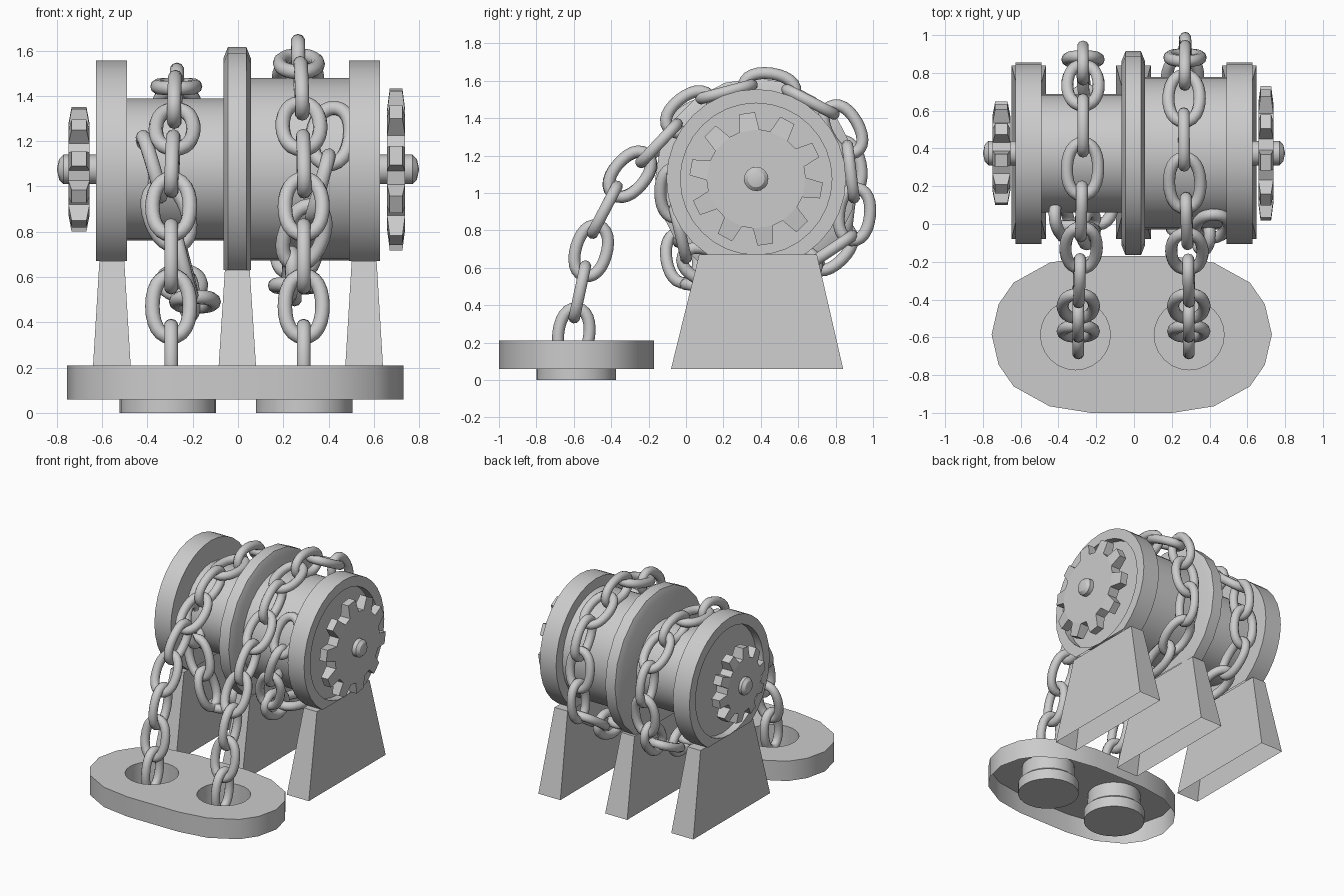
import bpy, bmesh
from math import sin, cos, pi, radians
from mathutils import Vector, Matrix

if "Cube" in bpy.data.objects:
    bpy.data.objects.remove(bpy.data.objects["Cube"])

AY, AZ = 0.375, 1.075   # drum axis position


def finish(bm, name, smooth=True, angle=30):
    bmesh.ops.recalc_face_normals(bm, faces=bm.faces)
    me = bpy.data.meshes.new(name)
    bm.to_mesh(me)
    bm.free()
    ob = bpy.data.objects.new(name, me)
    bpy.context.collection.objects.link(ob)
    if smooth:
        bpy.ops.object.select_all(action='DESELECT')
        ob.select_set(True)
        bpy.context.view_layer.objects.active = ob
        bpy.ops.object.shade_smooth_by_angle(angle=radians(angle))
    return ob


def lathe(name, profile, n, place, clip_z=None):
    """Revolve (along, radius) pairs; place maps (along, a, b) to a point."""
    bm = bmesh.new()
    rings = []
    for h, r in profile:
        if r == 0:
            rings.append([bm.verts.new(place(h, 0, 0))] * n)
        else:
            rings.append([bm.verts.new(place(h, r * cos(2 * pi * k / n), r * sin(2 * pi * k / n)))
                          for k in range(n)])
    for A, B in zip(rings, rings[1:]):
        for k in range(n):
            j = (k + 1) % n
            bm.faces.new(list(dict.fromkeys((A[k], A[j], B[j], B[k]))))
    if clip_z is not None:
        bmesh.ops.bisect_plane(bm, geom=bm.verts[:] + bm.edges[:] + bm.faces[:],
                               plane_co=(0, 0, clip_z), plane_no=(0, 0, 1), clear_inner=True)
    return finish(bm, name)


def along_x(h, a, b):
    return (h, AY + a, AZ + b)


def support(name, x, top, ht, hb):
    bm = bmesh.new()
    rows = []
    for z, h, y0, y1 in ((0.06, hb, -0.08, 0.84), (top, ht, 0.07, 0.70)):
        rows.append([bm.verts.new((x + sx * h, y, z))
                     for sx, y in ((-1, y0), (1, y0), (1, y1), (-1, y1))])
    for k in range(4):
        j = (k + 1) % 4
        bm.faces.new((rows[0][k], rows[0][j], rows[1][j], rows[1][k]))
    bm.faces.new(rows[1])
    finish(bm, name, False)


def gear(name, x, r_tip, r_root, hw, teeth):
    bm = bmesh.new()
    sides = []
    for s in (-1, 1):
        ring = []
        for t in range(teeth):
            for da, r, w in ((-0.32, r_root, 1), (-0.19, r_tip, 0.7), (0.19, r_tip, 0.7), (0.32, r_root, 1)):
                a = 2 * pi * (t + da + 0.72) / teeth
                ring.append(bm.verts.new(along_x(x + s * hw * w, r * cos(a), r * sin(a))))
        bm.faces.new([v for k, v in enumerate(ring) if k % 4 in (0, 3)])
        for t in range(teeth):
            bm.faces.new(ring[4 * t:4 * t + 4])
        sides.append(ring)
    A, B = sides
    for k in range(len(A)):
        j = (k + 1) % len(A)
        bm.faces.new((A[k], A[j], B[j], B[k]))
    finish(bm, name, False)


def link_mesh():
    """One oval chain link: long axis z, width along x."""
    bm = bmesh.new()
    a_x, a_z, r, n, m = 0.083, 0.14, 0.032, 24, 10
    rings = []
    for k in range(n):
        a = 2 * pi * k / n
        s, c0 = sin(a), cos(a)
        c = Vector((a_x * c0 * (1.12 - 0.12 * c0 * c0), 0, a_z * s))
        out = Vector((c0 / a_x, 0, s / a_z)).normalized()
        rings.append([bm.verts.new(c + r * (cos(2 * pi * q / m) * out + Vector((0, sin(2 * pi * q / m), 0))))
                      for q in range(m)])
    for k in range(n):
        A, B = rings[k], rings[(k + 1) % n]
        for q in range(m):
            bm.faces.new((A[q], A[(q + 1) % m], B[(q + 1) % m], B[q]))
    ob = finish(bm, "link_source", angle=60)
    me = ob.data
    bpy.data.objects.remove(ob)
    return me


def chain(name, mesh, pts, pitch=0.228):
    P = [Vector(p) for p in pts]
    P = [2 * P[0] - P[1]] + P + [2 * P[-1] - P[-2]]
    dense = []
    for a, b, c, d in zip(P, P[1:], P[2:], P[3:]):
        for k in range(40):
            t = k / 40
            dense.append(0.5 * (2 * b + (c - a) * t + (2 * a - 5 * b + 4 * c - d) * t * t
                                + (3 * b - a - 3 * c + d) * t ** 3))
    stops, last = [0], dense[0]
    for i, p in enumerate(dense):
        if (p - last).length >= pitch:
            stops.append(i)
            last = p
    for n, i in enumerate(stops):
        t = (dense[min(i + 8, len(dense) - 1)] - dense[max(i - 8, 0)]).normalized()
        side = Vector((1, 0, 0))
        side = (side - t * side.dot(t)).normalized()
        w = side if n % 2 else t.cross(side)
        d = t.cross(w)
        M = Matrix((w, d, t)).transposed().to_4x4()
        M.translation = dense[i]
        ob = bpy.data.objects.new(f"{name}_link_{n}", mesh)
        ob.matrix_world = M
        bpy.context.collection.objects.link(ob)


# base plate: open-bottomed shell with two round holes
CX, CY = (-0.31, 0.292), -0.587
half = [(0.215, 0.415), (0.435, 0.38), (0.625, 0.275), (0.705, 0.16), (0.742, 0)]
quad = half + [(x, -y) for x, y in half[-2::-1]]
outline = quad + [(-x, -y) for x, y in quad]
bm = bmesh.new()
top = [bm.verts.new((x - 0.012, y - 0.585, 0.21)) for x, y in outline]
edges = [bm.edges.new((top[k], top[(k + 1) % len(top)])) for k in range(len(top))]
for cx in CX:
    h = [bm.verts.new((cx + 0.185 * cos(2 * pi * k / 24), CY + 0.185 * sin(2 * pi * k / 24), 0.21))
         for k in range(24)]
    edges += [bm.edges.new((h[k], h[(k + 1) % 24])) for k in range(24)]
bmesh.ops.triangle_fill(bm, use_beauty=True, use_dissolve=False, edges=edges)
low = [bm.verts.new((v.co.x, v.co.y, 0.06)) for v in top]
for k in range(len(top)):
    j = (k + 1) % len(top)
    bm.faces.new((top[k], low[k], low[j], top[j]))
finish(bm, "base_plate")

# round cups under the holes, with a stepped shoulder
for cx in CX:
    lathe("base_cup", [(0.04, 0), (0.04, 0.185), (0.21, 0.185), (0.1, 0.19), (0.08, 0.213), (0, 0.213), (0, 0)], 24,
          lambda h, a, b, cx=cx: (cx + a, CY + b, h))

# supports
for nm, x, z in (("left_support", -0.557, 0.67), ("middle_support", -0.003, 0.63), ("right_support", 0.557, 0.67)):
    support(nm, x, z, 0.055, 0.092)

# outer flanges with recessed outer faces
for nm, s in (("left_flange", -1), ("right_flange", 1)):
    lathe(nm, [(s * 0.49, 0), (s * 0.49, 0.48), (s * 0.627, 0.48), (s * 0.627, 0.405),
               (s * 0.57, 0.405), (s * 0.57, 0)], 32, along_x, 0.67)

# middle flange with bevelled rim
lathe("middle_flange", [(-0.065, 0), (-0.065, 0.49), (-0.045, 0.54), (0.037, 0.54), (0.057, 0.49), (0.057, 0)],
      20, along_x, 0.63)

# drums
lathe("left_drum", [(-0.5, 0.313), (-0.06, 0.313)], 32, along_x)
lathe("right_drum", [(0.05, 0.403), (0.5, 0.403)], 32, along_x)

# axle ends and gears
for nm, s in (("left_axle", -1), ("right_axle", 1)):
    lathe(nm, [(s * 0.55, 0.065), (s * 0.77, 0.065), (s * 0.79, 0.045), (s * 0.8, 0)], 16, along_x)
gear("left_gear", -0.702, 0.275, 0.2, 0.047, 10)
gear("right_gear", 0.698, 0.357, 0.265, 0.04, 10)

# chains: from the cups up, over and around the drums
link = link_mesh()
chain("right_chain", link, [
    (.29, -.6, .245), (.29, -.57, .46), (.29, -.51, .68), (.29, -.44, .9), (.29, -.3, 1.1), (.28, -.14, 1.27),
    (.28, .0, 1.42), (.27, .18, 1.53), (.265, .41, 1.56), (.265, .66, 1.49), (.27, .84, 1.34), (.27, .88, 1.12),
    (.27, .9, .88), (.26, .82, .73), (.25, .61, .61), (.25, .38, .56), (.23, .14, .6), (.26, .0, .7),
    (.34, -.05, .92), (.4, -.04, 1.15), (.43, .06, 1.35)])
chain("left_chain", link, [
    (-.295, -.6, .245), (-.295, -.57, .46), (-.295, -.51, .68), (-.295, -.44, .9), (-.29, -.3, 1.1),
    (-.28, -.13, 1.25), (-.28, .02, 1.36), (-.275, .2, 1.43), (-.27, .41, 1.44), (-.27, .64, 1.4), (-.27, .8, 1.27),
    (-.27, .86, 1.1), (-.27, .87, .9), (-.27, .8, .73), (-.25, .6, .58), (-.22, .38, .52), (-.19, .14, .49),
    (-.22, .0, .58), (-.28, -.03, .8), (-.36, .0, 1.02), (-.42, .06, 1.22)])
